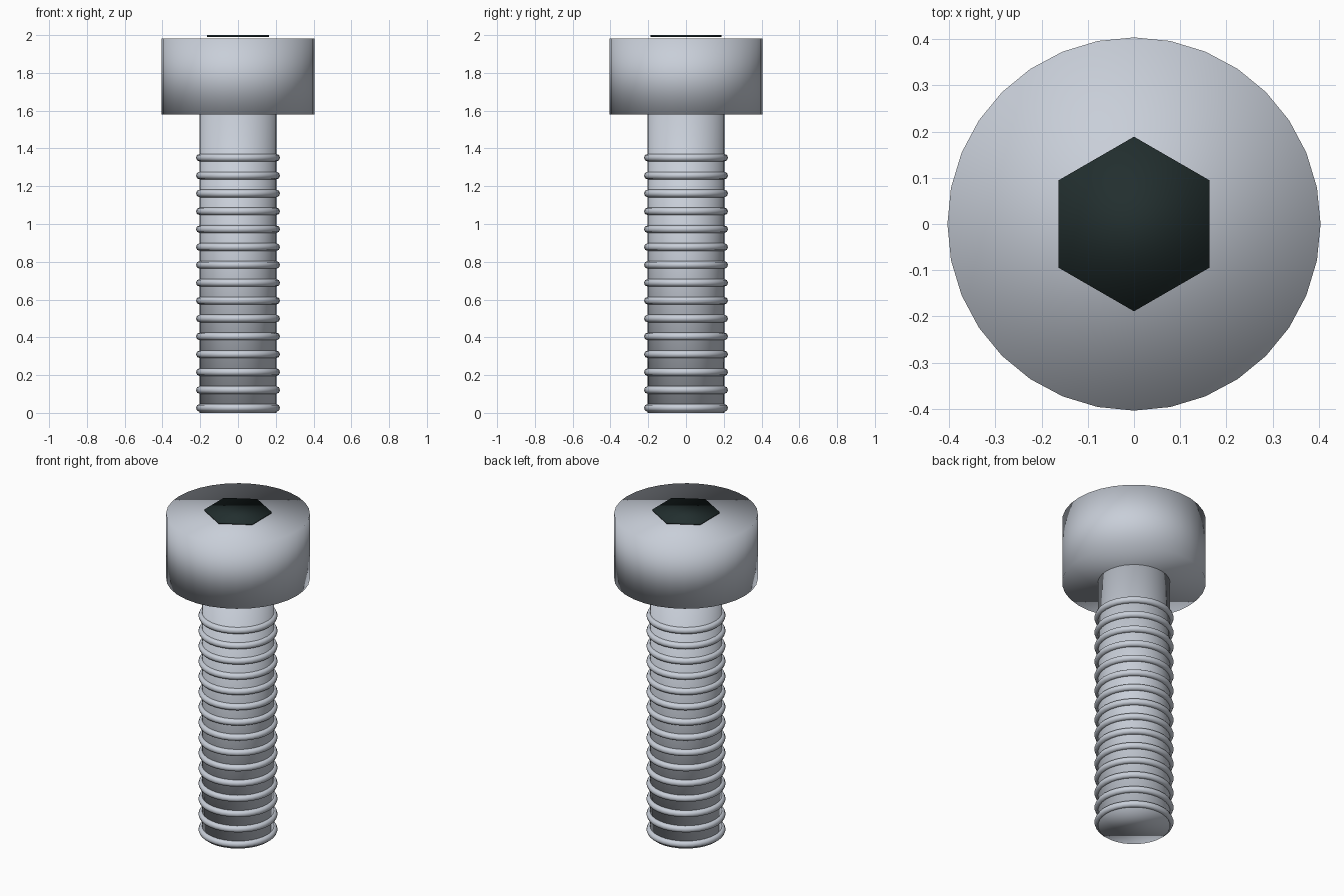
import bpy

if "Cube" in bpy.data.objects:
    bpy.data.objects.remove(bpy.data.objects["Cube"])


def material(name, rgb):
    m = bpy.data.materials.new(name)
    m.diffuse_color = (*rgb, 1.0)
    m.use_nodes = True
    m.node_tree.nodes["Principled BSDF"].inputs["Base Color"].default_value = m.diffuse_color
    return m


steel = material("light_steel", (0.58, 0.62, 0.69))
dark = material("dark_socket", (0.016, 0.028, 0.028))


def finish(name, mat):
    ob = bpy.context.object
    ob.name = name
    ob.data.materials.append(mat)
    bpy.ops.object.shade_smooth()
    return ob


def cylinder(name, sides, radius, z0, z1, mat):
    bpy.ops.mesh.primitive_cylinder_add(
        vertices=sides, radius=radius, depth=z1 - z0, location=(0, 0, (z0 + z1) / 2))
    return finish(name, mat)


# Shank and cap head
cylinder("shank", 32, 0.2025, 0.0, 1.58, steel)
cylinder("head", 32, 0.404, 1.58, 1.982, steel)

# Hexagonal socket plate, slightly proud of the head
cylinder("hex_socket", 6, 0.189, 1.991, 2.0, dark)

# Thread: evenly spaced rings along the shank
for i in range(15):
    bpy.ops.mesh.primitive_torus_add(
        major_segments=32, minor_segments=8, major_radius=0.2025,
        minor_radius=0.0202, location=(0, 0, 0.0265 + i * 0.0946))
    finish(f"thread_ring_{i + 1}", steel)
